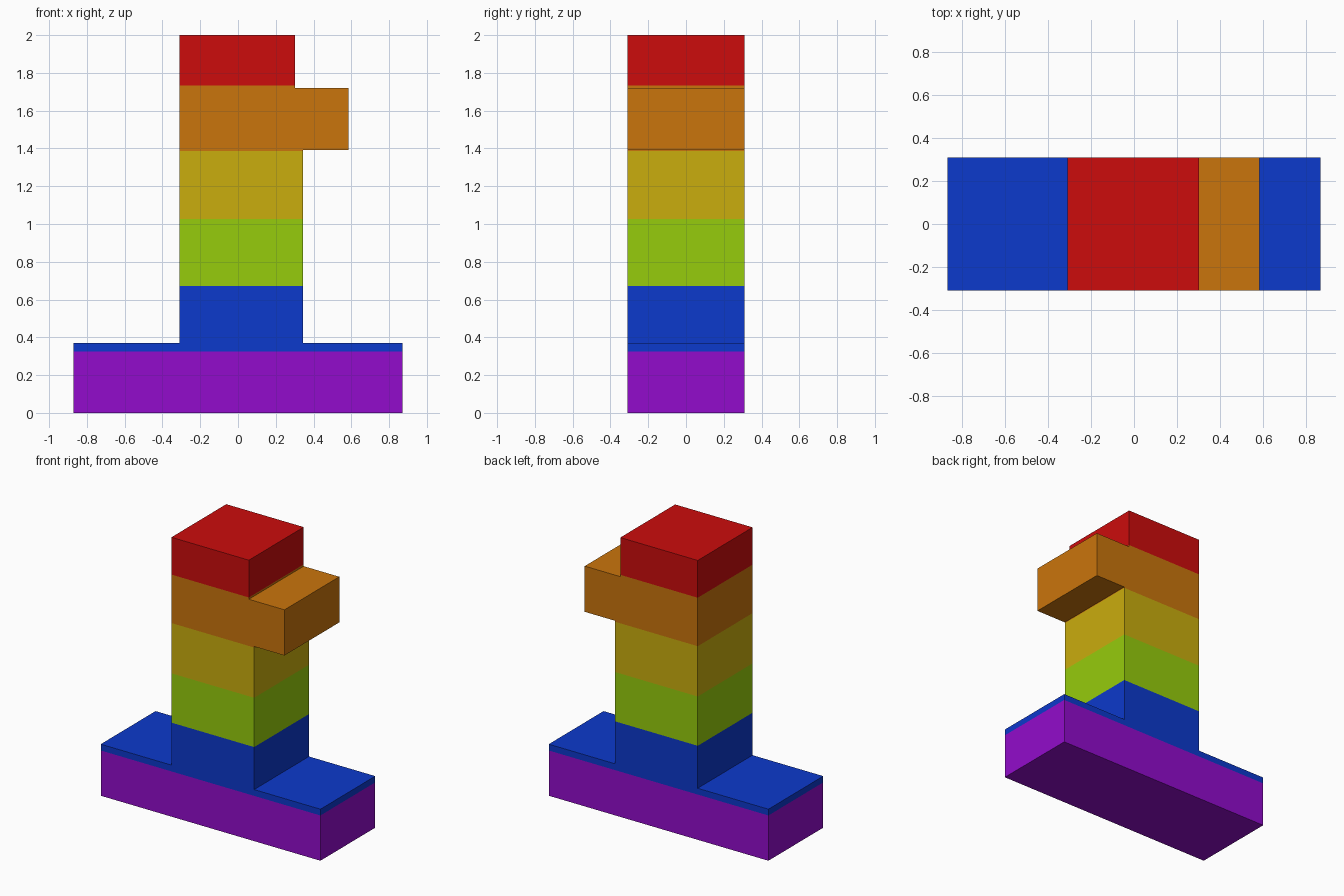
import bpy, bmesh

if "Cube" in bpy.data.objects:
    bpy.data.objects.remove(bpy.data.objects["Cube"])

HALF_DEPTH = 0.31

# Colour bands from bottom to top: name, top height, linear colour
BANDS = [
    ("purple", 0.324, (0.288, 0.0037, 0.604, 1)),
    ("blue", 0.673, (0.0037, 0.041, 0.604, 1)),
    ("green", 1.026, (0.305, 0.604, 0.0037, 1)),
    ("yellow", 1.386, (0.59, 0.417, 0.0043, 1)),
    ("orange", 1.733, (0.59, 0.178, 0.0037, 1)),
    ("red", 2.0, (0.604, 0.0037, 0.0037, 1)),
]

# Front outline of the tower: wide base, column, side arm, narrower head
PROFILE = [
    (-0.87, 0), (0.87, 0), (0.87, 0.369), (0.345, 0.369),
    (0.345, 1.393), (0.585, 1.393), (0.585, 1.72), (0.303, 1.72),
    (0.303, 2.0), (-0.31, 2.0), (-0.31, 0.369), (-0.87, 0.369),
]

# Extrude the outline from front to back
bm = bmesh.new()
front = bm.faces.new([bm.verts.new((x, -HALF_DEPTH, z)) for x, z in PROFILE])
ext = bmesh.ops.extrude_face_region(bm, geom=[front], use_keep_orig=True)
back = [g for g in ext["geom"] if isinstance(g, bmesh.types.BMVert)]
bmesh.ops.translate(bm, verts=back, vec=(0, 2 * HALF_DEPTH, 0))

# Cut at the band edges, and at the shoulders for clean faces
cuts = [top for _, top, _ in BANDS[:-1]] + [0.369, 1.393, 1.72]
for z in sorted(cuts):
    bmesh.ops.bisect_plane(bm, geom=bm.verts[:] + bm.edges[:] + bm.faces[:],
                           dist=1e-5, plane_co=(0, 0, z), plane_no=(0, 0, 1))
bmesh.ops.recalc_face_normals(bm, faces=bm.faces[:])

# Colour the faces by height
for f in bm.faces:
    z = f.calc_center_median().z
    f.material_index = sum(z > top for _, top, _ in BANDS[:-1])

mesh = bpy.data.meshes.new("striped_tower")
bm.to_mesh(mesh)
bm.free()
for name, _, colour in BANDS:
    mat = bpy.data.materials.new(name)
    mat.diffuse_color = colour
    mat.use_nodes = True
    mat.node_tree.nodes["Principled BSDF"].inputs["Base Color"].default_value = mat.diffuse_color
    mesh.materials.append(mat)
tower = bpy.data.objects.new("striped_tower", mesh)
bpy.context.collection.objects.link(tower)
